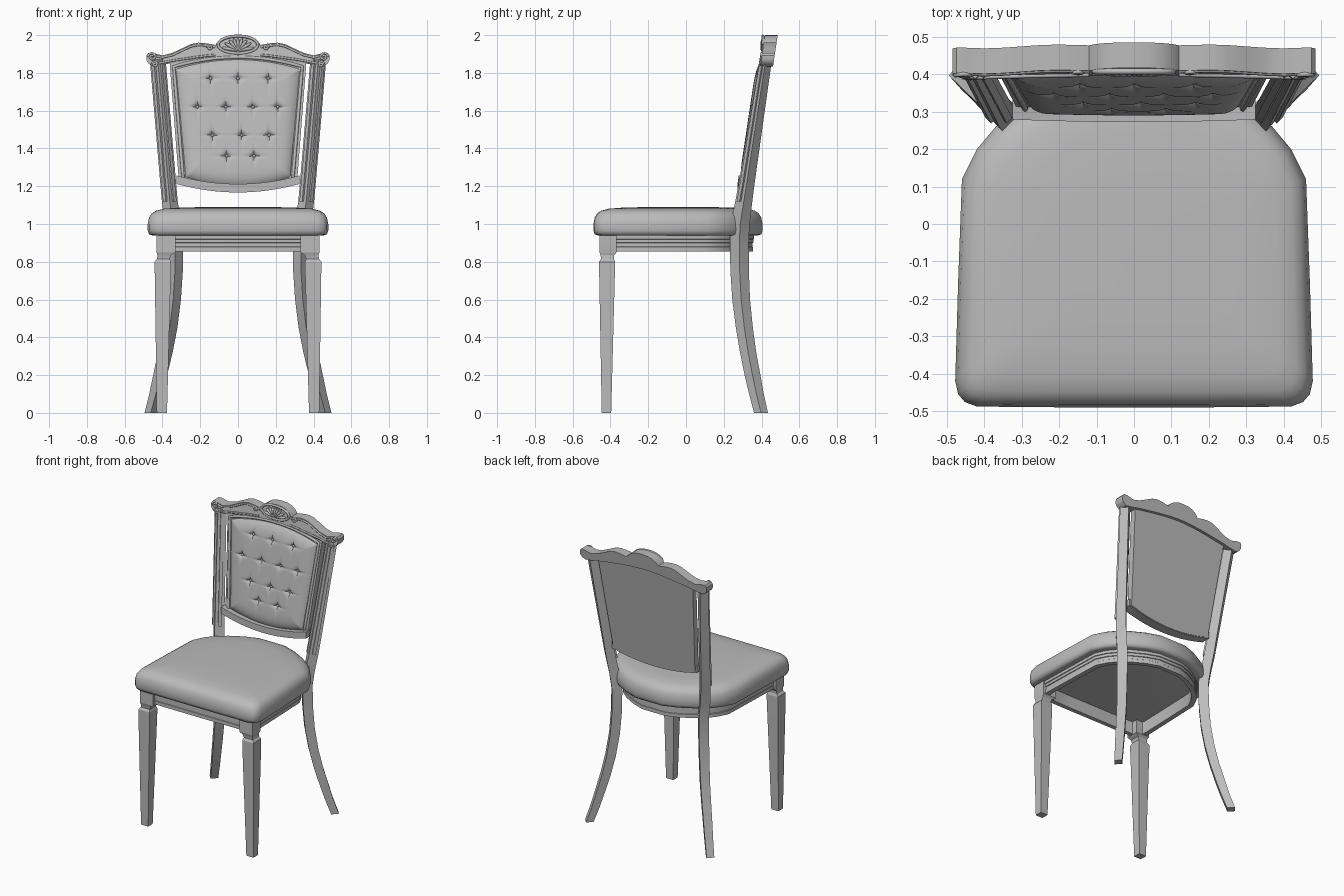
import bpy, bmesh, math
from mathutils import Matrix, Vector

if "Cube" in bpy.data.objects:
    bpy.data.objects.remove(bpy.data.objects["Cube"])

grey = bpy.data.materials.new("plain_grey")
grey.use_nodes = True
grey.diffuse_color = (0.5, 0.5, 0.5, 1)
grey.node_tree.nodes["Principled BSDF"].inputs["Base Color"].default_value = (0.5, 0.5, 0.5, 1)


def finish(obj, angle=35):
    obj.data.materials.append(grey)
    bpy.ops.object.select_all(action='DESELECT')
    obj.select_set(True)
    bpy.context.view_layer.objects.active = obj
    if obj.type == 'CURVE':
        bpy.ops.object.convert(target='MESH')
    bpy.ops.object.shade_smooth_by_angle(angle=math.radians(angle))


def from_bmesh(name, bm, angle=35):
    bmesh.ops.recalc_face_normals(bm, faces=bm.faces)
    mesh = bpy.data.meshes.new(name)
    bm.to_mesh(mesh)
    bm.free()
    obj = bpy.data.objects.new(name, mesh)
    bpy.context.collection.objects.link(obj)
    finish(obj, angle)


def loft(name, rings, angle=35, closed=False):
    """Skin equal-length rings; ends are capped with strips, or joined up."""
    bm = bmesh.new()
    rows = [[bm.verts.new(p) for p in ring] for ring in rings]
    n = len(rows[0])
    for a, b in zip(rows, rows[1:] + rows[:1] if closed else rows[1:]):
        for i in range(n):
            j = (i + 1) % n
            bm.faces.new((a[i], a[j], b[j], b[i]))
    if not closed:
        for r in (rows[0], rows[-1]):
            for i in range(n // 2 - 1):
                bm.faces.new((r[i], r[i + 1], r[n - 2 - i], r[n - 1 - i]))
    from_bmesh(name, bm, angle)


def tube(name, points, radius, cyclic=False):
    curve = bpy.data.curves.new(name, 'CURVE')
    curve.dimensions = '3D'
    curve.bevel_depth = radius
    curve.bevel_resolution = 2
    curve.use_fill_caps = True
    spline = curve.splines.new('POLY')
    spline.points.add(len(points) - 1)
    for p, co in zip(spline.points, points):
        p.co = (*co, 1)
    spline.use_cyclic_u = cyclic
    obj = bpy.data.objects.new(name, curve)
    bpy.context.collection.objects.link(obj)
    finish(obj, 50)


def square(x, y, z, rx, ry):
    return [(x - rx, y - ry, z), (x + rx, y - ry, z), (x + rx, y + ry, z), (x - rx, y + ry, z)]


def diamond(x, y, z, rx, ry):
    return [(x, y - ry, z), (x + rx, y, z), (x, y + ry, z), (x - rx, y, z)]


SIDES = (("left", 1), ("right", -1))

# Seat plan: straight front, tapering sides, round back
half = [(.2, -.49), (.42, -.488), (.452, -.476), (.47, -.455), (.478, -.42), (.47, -.15),
        (.46, .12), (.42, .2), (.37, .26), (.3, .315), (.2, .37), (.1, .405)]
plan = half + [(-x, y) for x, y in reversed(half)]


def seat_ring(z, sx, sy):
    return [(x * sx, -.04 + (y + .04) * sy, z) for x, y in plan]


# Seat cushion with a soft crown
cushion = [(.95, .94), (.985, .945), (1, .965), (1, 1.0), (.985, 1.035), (.955, 1.056),
           (.91, 1.07), (.82, 1.081), (.65, 1.087), (.35, 1.09)]
loft("seat_cushion", [seat_ring(z, s, s) for s, z in cushion], 60)

# Stepped apron, hollow underneath
steps = [(.945, .9), (.921, .9), (.919, .89), (.901, .89), (.899, .88), (.881, .88),
         (.879, .885), (.855, .885)]
apron = [seat_ring(z, s - .015, s) for z, s in steps]
loft("seat_apron", apron + [seat_ring(.855, .8, .82), seat_ring(.945, .8, .82)], 30, True)

# Front legs: tapered shaft, neck and square block
shaft = [(0, .403, -.421, .027, .025), (.76, .398, -.418, .043, .042), (.8, .398, -.418, .043, .042),
         (.815, .395, -.416, .034, .034), (.835, .39, -.416, .036, .036),
         (.85, .381, -.413, .05, .045), (.948, .381, -.413, .05, .045)]
for side, s in SIDES:
    loft(side + "_front_leg", [square(s * x, y, z, rx, ry) for z, x, y, rx, ry in shaft], 20)

# Back legs sweep up into the back posts
sweep = [(0, .462, .397, .033, .037), (.1, .435, .373, .035, .039), (.2, .412, .352, .037, .042),
         (.32, .385, .329, .039, .043), (.45, .361, .309, .04, .045), (.6, .343, .292, .041, .047),
         (.75, .334, .284, .042, .049), (.9, .332, .282, .042, .05), (1.0, .345, .287, .042, .05),
         (1.12, .361, .306, .042, .045), (1.22, .37, .322, .042, .042), (1.87, .425, .422, .042, .033)]
for side, s in SIDES:
    loft(side + "_back_leg", [diamond(s * x, y, z, rx, ry) for z, x, y, rx, ry in sweep], 40)
    # Raised mouldings on the two front faces of the post
    for label, d in (("inner", -s), ("outer", s)):
        loft(f"{side}_post_{label}_moulding",
             [diamond(s * x + d * rx / 2, y - ry / 2, z, .015, .015) for z, x, y, rx, ry in sweep[-3:]], 40)


# Backrest: a leaning panel with arched top and bottom
def lean(z):
    return .28 + .15 * (z - 1.23)


def spot(u, v, inset):
    low, high = 1.17 + .045 * u * u + inset, 1.905 - .05 * u * u - inset
    return u * (.312 + .05 * v - inset), low + (high - low) * v


def panel(name, inset, front, back, n, angle):
    rings = []
    for j in range(n + 1):
        near, far = [], []
        for i in range(n + 1):
            u, v = 2 * i / n - 1, j / n
            x, z = spot(u, v, inset)
            near.append((x, lean(z) + front(u, v, x, z), z))
            far.append((x, lean(z) + back, z))
        rings.append(near + far[::-1])
    loft(name, rings, angle)


BUTTONS = [(x, z) for z, xs in ((1.77, (-.145, 0, .16)), (1.62, (-.215, -.065, .08, .21)),
                                (1.47, (-.135, .02, .165)), (1.36, (-.06, .085))) for x in xs]


def tufted(u, v, x, z):
    depth = .03 * max(abs(u), abs(2 * v - 1)) ** 9
    for bx, bz in BUTTONS:
        dx, dz = abs(x - bx), abs(z - bz)
        if max(dx, dz) < .09:
            depth += .012 * math.exp(-(dx * dx + dz * dz) / .0003)
            depth += .008 * math.exp(-(dx / .006) ** 2 - (dz / .045) ** 2)
            depth += .008 * math.exp(-(dz / .006) ** 2 - (dx / .045) ** 2)
    return depth


panel("back_board", 0, lambda u, v, x, z: .03, .07, 24, 30)
panel("back_cushion", .035, tufted, .04, 96, 50)
for bx, bz in BUTTONS:
    bm = bmesh.new()
    bmesh.ops.create_uvsphere(bm, u_segments=10, v_segments=6, radius=.008,
                              matrix=Matrix.Translation((bx, lean(bz) + .018, bz)))
    from_bmesh("cushion_button", bm, 60)

# Piping round the cushion
edge = [k / 10 - 1 for k in range(21)]
border = [(u, 0) for u in edge] + [(1, k / 10) for k in range(1, 10)]
border += [(-u, 1) for u in edge] + [(-1, 1 - k / 10) for k in range(1, 10)]
flat = [spot(u, v, .022) for u, v in border]
tube("cushion_piping", [(x, lean(z) + .027, z) for x, z in flat], .009, True)

# Curved bottom rail between the posts
rail = []
for u in edge:
    x, z = u * .325, 1.167 + .045 * u * u
    rail.append([(x, lean(z) + .002, z), (x, lean(z) + .068, z),
                 (x, lean(z) + .068, z + .045), (x, lean(z) + .002, z + .045)])
loft("bottom_rail", rail, 30)

# Crest rail: half-width, top height, bottom height
crest = [(.0, 2.0, 1.89), (.04, 1.998, 1.889), (.075, 1.988, 1.887), (.105, 1.968, 1.885),
         (.12, 1.948, 1.883), (.17, 1.957, 1.878), (.21, 1.96, 1.873), (.25, 1.952, 1.867),
         (.3, 1.928, 1.86), (.35, 1.905, 1.852), (.4, 1.893, 1.842), (.45, 1.905, 1.835),
         (.475, 1.905, 1.85), (.485, 1.892, 1.868)]
full = [(-x, t, b) for x, t, b in crest[:0:-1]] + crest
outline = [(x, t) for x, t, b in full] + [(x, b) for x, t, b in reversed(full)]
loft("crest_rail", [[(x, lean(z) + d, z) for x, z in outline] for d in (.022, .09)], 30)

# Carved lines and scrolls on the crest
for side, s in SIDES:
    upper = [(s * x, lean(t) + .021, t - .012) for x, t, b in crest[4:12]]
    lower = [(s * x, lean(b) + .021, b + .012) for x, t, b in crest[4:12]]
    tube(side + "_crest_upper_bead", upper, .006)
    tube(side + "_crest_lower_bead", lower, .006)
    for label, cx, cz, r in (("end", .455, 1.885, .022), ("low", .44, 1.846, .015),
                             ("inner", .15, 1.935, .014)):
        coil = []
        for k in range(25):
            a, q = k * math.pi / 8, r * (1 - k / 30)
            z = cz + q * math.sin(a)
            coil.append((s * (cx + q * math.cos(a)), lean(z) + .019, z))
        tube(f"{side}_{label}_scroll", coil, .006)

# Shell medallion: rim, domed ground and fanned petals
ring = [k * math.tau / 40 for k in range(40)]
tube("medallion_rim", [(.105 * math.cos(a), lean(1.95) + .02, 1.949 + .046 * math.sin(a)) for a in ring],
     .008, True)
root = Vector((0, lean(1.95) + .018, 1.918))
for k in range(-4, 5):
    tilt = k * math.radians(20)
    length = 1 / math.hypot(math.sin(tilt) / .09, math.cos(tilt) / .066)
    bm = bmesh.new()
    bmesh.ops.create_uvsphere(bm, u_segments=12, v_segments=8, radius=1)
    shape = Matrix.Diagonal((.0095, .012, length / 2, 1))
    place = Matrix.Translation(root) @ Matrix.Rotation(tilt, 4, 'Y') @ Matrix.Translation((0, 0, length / 2))
    bmesh.ops.transform(bm, matrix=place @ shape, verts=bm.verts)
    from_bmesh("shell_petal", bm, 60)
